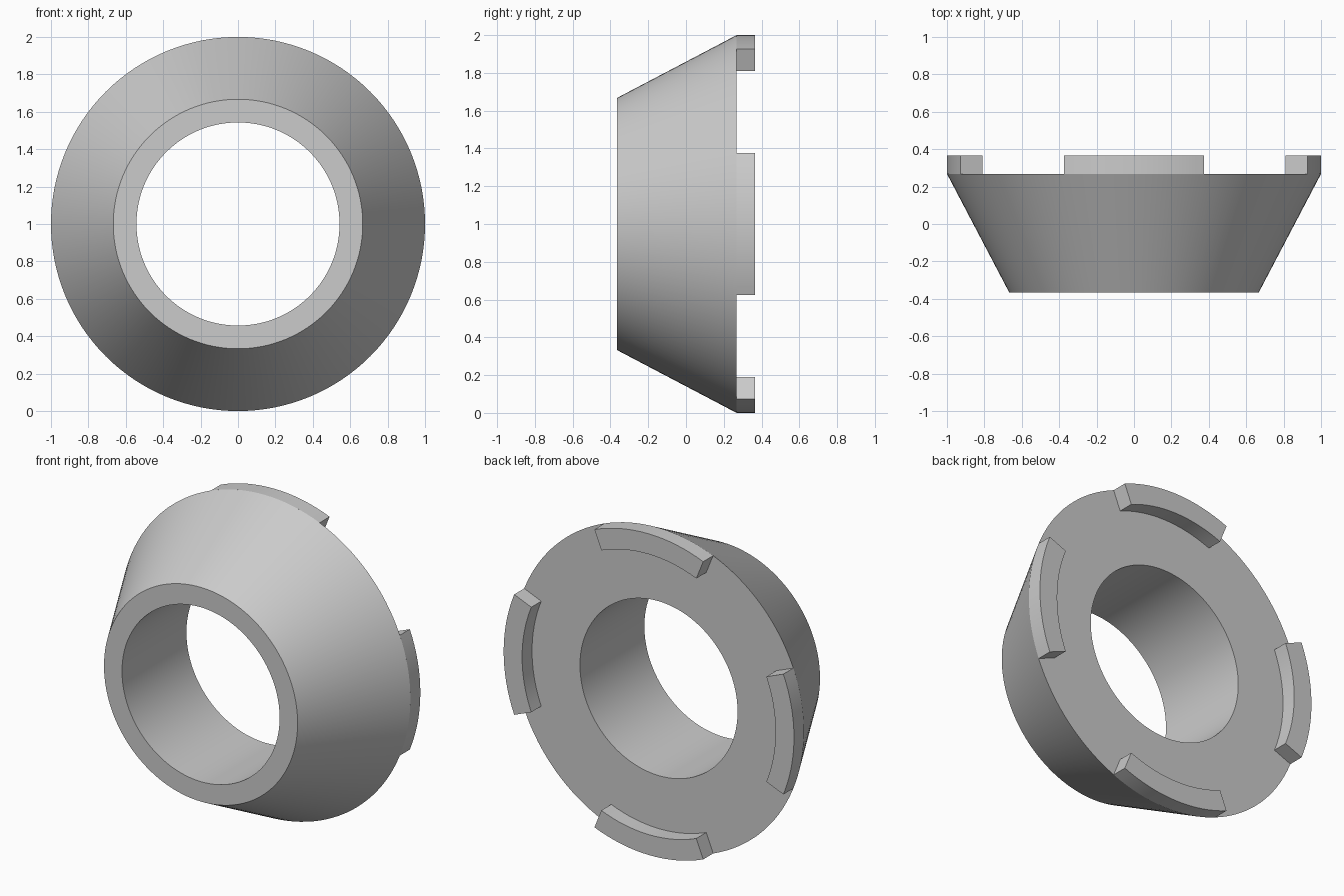
import bpy
import bmesh
from math import sin, cos, radians, pi

if "Cube" in bpy.data.objects:
    bpy.data.objects.remove(bpy.data.objects["Cube"])

FRONT, SHOULDER, BACK = -0.366, 0.268, 0.366
RIM, NOSE, BORE, TAB_INNER = 1.0, 0.667, 0.543, 0.873
TAB_HALF = radians(22)

grey = bpy.data.materials.new("plain grey")
grey.use_nodes = True
colour = (0.6, 0.6, 0.6, 1)
grey.diffuse_color = colour
grey.node_tree.nodes["Principled BSDF"].inputs["Base Color"].default_value = colour


def sweep(name, profile, start, end, steps):
    """Sweep a closed (radius, y) profile around the y axis."""
    bm = bmesh.new()
    closed = end - start > 2 * pi - 0.001
    rings = []
    for i in range(steps if closed else steps + 1):
        a = start + (end - start) * i / steps
        rings.append([bm.verts.new((r * cos(a), y, 1 + r * sin(a))) for r, y in profile])
    n = len(profile)
    for i in range(steps):
        p, q = rings[i], rings[(i + 1) % len(rings)]
        for j in range(n):
            k = (j + 1) % n
            bm.faces.new((p[j], p[k], q[k], q[j]))
    if not closed:
        bm.faces.new(rings[0])
        bm.faces.new(rings[-1])
    bmesh.ops.recalc_face_normals(bm, faces=bm.faces)
    mesh = bpy.data.meshes.new(name)
    bm.to_mesh(mesh)
    bm.free()
    mesh.materials.append(grey)
    obj = bpy.data.objects.new(name, mesh)
    bpy.context.collection.objects.link(obj)
    bpy.ops.object.select_all(action="DESELECT")
    obj.select_set(True)
    bpy.context.view_layer.objects.active = obj
    bpy.ops.object.shade_smooth_by_angle(angle=radians(25))


# Tapered ring with a straight bore
sweep("tapered_ring",
      [(BORE, FRONT), (NOSE, FRONT), (RIM, SHOULDER), (BORE, SHOULDER)],
      0, 2 * pi, 128)

# Four curved tabs on the back rim
tab = [(TAB_INNER, SHOULDER), (RIM, SHOULDER), (RIM, BACK), (TAB_INNER, BACK)]
for i, side in enumerate(("left", "top", "right", "bottom")):
    middle = i * pi / 2
    sweep(side + "_tab", tab, middle - TAB_HALF, middle + TAB_HALF, 16)
